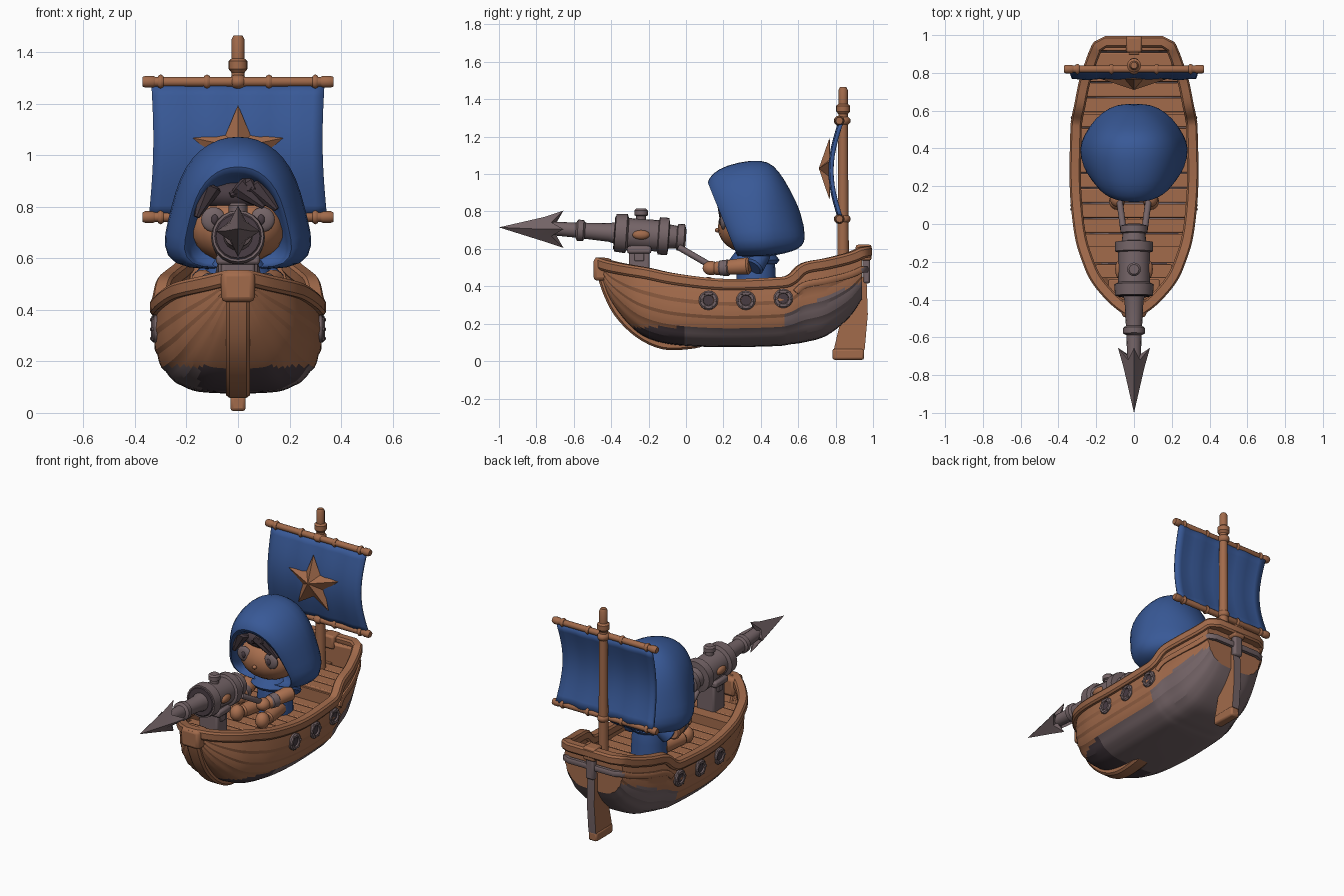
import bpy, bmesh, math
from mathutils import Vector, Matrix

if "Cube" in bpy.data.objects:
    bpy.data.objects.remove(bpy.data.objects["Cube"])


def material(name, rgb):
    m = bpy.data.materials.new(name)
    m.use_nodes = True
    m.diffuse_color = (*rgb, 1)
    m.node_tree.nodes["Principled BSDF"].inputs["Base Color"].default_value = (*rgb, 1)
    return m


WOOD = material("brown wood", (.36, .145, .07))
SKIN = material("warm skin", (.41, .165, .08))
GREY = material("mauve grey", (.175, .127, .135))
DARK = material("dark plum", (.065, .045, .055))
BLUE = material("blue cloth", (.04, .10, .31))


def build(name, verts, faces, mat, angle=35, rule=None, mats=()):
    me = bpy.data.meshes.new(name)
    me.from_pydata([tuple(v) for v in verts], [], faces)
    bm = bmesh.new()
    bm.from_mesh(me)
    bmesh.ops.recalc_face_normals(bm, faces=bm.faces)
    bm.to_mesh(me)
    bm.free()
    ob = bpy.data.objects.new(name, me)
    bpy.context.collection.objects.link(ob)
    for m in (mat, *mats):
        me.materials.append(m)
    if rule:
        for p in me.polygons:
            p.material_index = rule(p.center)
    bpy.ops.object.select_all(action='DESELECT')
    ob.select_set(True)
    bpy.context.view_layer.objects.active = ob
    bpy.ops.object.shade_smooth_by_angle(angle=math.radians(angle))
    return ob


def loft(name, rings, mat, wrap=True, closed=False, caps=True, **kw):
    n, k = len(rings[0]), len(rings)
    faces = [(i * n + j, i * n + (j + 1) % n, (i + 1) % k * n + (j + 1) % n, (i + 1) % k * n + j)
             for i in range(k if closed else k - 1) for j in range(n if wrap else n - 1)]
    if caps and not closed:
        faces += [tuple(range(n)), tuple(range((k - 1) * n, k * n))]
    return build(name, [v for r in rings for v in r], faces, mat, **kw)


def lathe(name, profile, origin, axis, mat, n=16):
    # profile: (distance along axis, radius)
    q = Vector((0, 0, 1)).rotation_difference(Vector(axis))
    rings = [[Vector(origin) + q @ Vector((r * math.cos(a), r * math.sin(a), d))
              for a in (math.tau * i / n for i in range(n))] for d, r in profile]
    return loft(name, rings, mat)


def rod(name, a, b, r0, r1, mat, n=12):
    d = Vector(b) - Vector(a)
    return lathe(name, [(0, r0 * .8), (.01, r0), (d.length - .01, r1), (d.length, r1 * .8)], a, d, mat, n)


def ball(name, c, r, mat, n=20):
    prof = [(-math.cos(math.pi * i / 12), max(.002, math.sin(math.pi * i / 12))) for i in range(13)]
    ob = lathe(name, prof, (0, 0, 0), (0, 0, 1), mat, n)
    ob.data.transform(Matrix.Translation(c) @ Matrix.Diagonal((*r, 1)))
    return ob


def box(name, c, size, mat, bevel=.012):
    v = [(c[0] + x * size[0] / 2, c[1] + y * size[1] / 2, c[2] + z * size[2] / 2)
         for x in (-1, 1) for y in (-1, 1) for z in (-1, 1)]
    ob = build(name, v, [(0, 1, 3, 2), (4, 6, 7, 5), (0, 4, 5, 1), (2, 3, 7, 6), (0, 2, 6, 4), (1, 5, 7, 3)], mat)
    if bevel:
        m = ob.modifiers.new("bevel", 'BEVEL')
        m.width, m.segments = bevel, 2
    return ob


def sweep(name, pts, w, h, mat, side=None, closed=False, **kw):
    # rounded rectangular beam along a path
    pts, rings, n = [Vector(p) for p in pts], [], len(pts)
    for i, p in enumerate(pts):
        t = (pts[(i + 1) % n] - pts[i - 1]) if closed else pts[min(i + 1, n - 1)] - pts[max(i - 1, 0)]
        s = Vector(side) if side else t.cross(Vector((0, 0, 1))).normalized()
        u = s.cross(t).normalized()
        rings.append([p + s * w / 2 * a + u * h / 2 * b for a, b in
                      ((-1, -.6), (-.7, -1), (.7, -1), (1, -.6), (1, .6), (.7, 1), (-.7, 1), (-1, .6))])
    return loft(name, rings, mat, closed=closed, **kw)


def spline(pts, steps):
    p, out = [Vector(q) for q in pts], []
    for i in range(len(p) - 1):
        a, b, c, d = p[max(i - 1, 0)], p[i], p[i + 1], p[min(i + 2, len(p) - 1)]
        for s in range(steps):
            u = s / steps
            out.append((b * 2 + (c - a) * u + (a * 2 - b * 5 + c * 4 - d) * u * u
                        + (b * 3 - a - c * 3 + d) * u ** 3) / 2)
    return out + [p[-1]]


# Hull: stations are (y, half width, keel height, rail height)
stations = spline([(-.46, .03, .46, .525), (-.40, .11, .32, .505), (-.3, .20, .19, .485), (-.2, .25, .12, .468),
                   (-.05, .295, .085, .437), (.2, .32, .075, .41), (.48, .317, .08, .418), (.56, .31, .09, .435),
                   (.63, .295, .1, .495), (.75, .27, .135, .52), (.87, .23, .23, .55), (.94, .20, .33, .58)], 5)
section = spline([(0, 0), (.45, .02), (.72, .12), (.9, .3), (.98, .5), (1, .72), (.97, 1)], 4)


def hull_ring(s):
    half = []
    for i, f in enumerate(section):
        lap = .008 * (1 - (i % 4) / 4) if i else 0
        half.append((f.x * s[1] + lap, s[0], s[2] + f.y * (s[3] - s[2])))
    return [(-x, y, z) for x, y, z in half[:0:-1]] + half


def hull_colour(c):
    if .52 < c.y < .938 and c.z < .24 + (c.y - .5) * .42:
        return 1
    if c.y > -.28 and c.z < .18:
        return 2 if c.y < .0 and c.x > -.15 else 1
    return 0


hull = loft("hull", [hull_ring(s) for s in stations], WOOD, wrap=False, angle=18, rule=hull_colour, mats=(GREY, DARK))
shell = hull.modifiers.new("shell", 'SOLIDIFY')
shell.thickness, shell.offset = .025, -1


def half_width(y, z):
    s = min(stations, key=lambda q: abs(q[0] - y))
    f = min(section, key=lambda q: abs(s[2] + q.y * (s[3] - s[2]) - z))
    return f.x * s[1]


# Deck planks, raised at both ends
for i in range(16):
    y = -.33 + i * .08
    z = .40 if y < -.12 else (.43 if y > .6 else .34)
    box("deck_plank", (0, y, z), (2 * min(half_width(y - .04, z), half_width(y + .04, z)) - .025, .074, .03), WOOD, .006)
for y, z in ((-.13, .37), (.59, .385)):
    box("deck_riser", (0, y, z), (2 * half_width(y, z) - .04, .02, .09), WOOD, 0)

# Gunwale and stern wale
rail = [(s[1] * .97, s[0], s[3]) for s in stations] + [(.15, .965, .585)]
sweep("gunwale", rail + [(-x, y, z) for x, y, z in reversed(rail)], .06, .06, WOOD, closed=True)
wale = [(s[1] + .003, s[0], s[3] - .09) for s in stations if s[0] > .585] + [(.16, .96, .49)]
sweep("stern_wale", wale + [(-x, y, z) for x, y, z in reversed(wale)], .03, .035, WOOD,
      rule=lambda c: int(c.y > .945), mats=(GREY,))
box("stern_clamp", (0, .95, .58), (.085, .085, .085), WOOD)
box("stern_strap", (0, .965, .50), (.06, .04, .17), GREY)

# Stem and rudder
stem = spline([(0, -.455, .5), (0, -.425, .39), (0, -.36, .26), (0, -.25, .15), (0, -.12, .09), (0, .02, .092),
               (0, .1, .11)], 4)
sweep("stem", stem, .095, .055, WOOD, side=(1, 0, 0))
box("stem_head", (0, -.445, .49), (.13, .1, .12), WOOD, .02)
blade = [(.79, .06), (.835, .25), (.9, .45), (.965, .45), (.972, .25), (.955, .06)]
loft("rudder", [[(x, y, z) for y, z in blade] for x in (-.026, .026)], WOOD,
     rule=lambda c: int(c.y > .96), mats=(GREY,))
box("rudder_foot", (0, .868, .037), (.06, .17, .06), WOOD)

# Portholes
for sx in (-1, 1):
    for y, z in ((.12, .325), (.32, .325), (.52, .335)):
        x = half_width(y, z)
        lathe("porthole_ring", [(0, .052), (.012, .052), (.02, .044), (.02, .03), (.008, .027)],
              (sx * (x - .004), y, z), (sx, 0, 0), GREY)
        lathe("porthole_glass", [(0, .026), (.004, .026)], (sx * (x + .004), y, z), (sx, 0, 0), DARK)
        for k in range(6):
            a = math.tau * k / 6
            ball("porthole_bolt", (sx * (x + .013), y + .042 * math.cos(a), z + .042 * math.sin(a)), (.008,) * 3, GREY, 6)

# Mast, yards and lashings
lathe("mast", [(.38, .033), (.75, .029), (1.32, .025), (1.335, .037), (1.365, .037), (1.375, .025), (1.45, .025),
               (1.465, .017)], (0, .84, 0), (0, 0, 1), WOOD)
for z in (1.285, .76):
    rod("yard", (-.37, .82, z), (.37, .82, z), .019, .019, WOOD)
    for x in (-.345, .345):
        rod("yard_end", (x - .025, .82, z), (x + .025, .82, z), .023, .023, WOOD)
    for x in (-.3, -.12, .12, .3):
        rod("yard_lashing", (x - .011, .82, z), (x + .011, .82, z), .028, .028, WOOD)
    ball("yard_knot", (0, .835, z), (.037, .045, .03), WOOD, 12)

# Billowing sail with raised star
rows = []
for i in range(13):
    v = i / 12
    w = .335 - .012 * math.sin(math.pi * v) + .01 * (1 - v)
    rows.append([(w * (j / 8 - 1), .825 - .05 * math.sin(math.pi * v) + .004 * math.cos(j * 1.6), .765 + .505 * v)
                 for j in range(17)])
sail = loft("sail", rows, BLUE, wrap=False, caps=False)
cloth = sail.modifiers.new("cloth", 'SOLIDIFY')
cloth.thickness, cloth.offset = .02, 0
rim = []
for k in range(10):
    r, a = (.185, .083)[k % 2], math.pi / 2 + k * math.pi / 5
    rim.append((r * math.cos(a), .768, 1.01 + r * math.sin(a)))
build("sail_star", rim + [(0, .71, 1.03), (0, .775, 1.03)],
      [(k, (k + 1) % 10, c) for k in range(10) for c in (10, 11)], WOOD, angle=5)

# Hood: rings from inside the opening to the back (y, width, height, centre height, lean)
outline = [(0, 1), (.26, .96), (.5, .81), (.71, .53), (.84, .15), (.93, -.28), (1.01, -.66), (.87, -.96), (.45, -1.02),
           (0, -1)]
outline += [(-x, z) for x, z in outline[-2:0:-1]]
rings = [[(x * .292 * w, y - lean * z, c + z * .255 * h) for x, z in outline] for y, w, h, c, lean in
         ((.32, .64, .64, .74, .04), (.215, .67, .69, .745, .08), (.185, .72, .76, .76, .08),
          (.21, .83, .87, .785, .07), (.27, .95, .96, .805, .06), (.38, 1.03, 1.02, .82, .03),
          (.46, .93, .99, .82, .02), (.535, .72, .85, .805, .04), (.59, .48, .6, .77, .035), (.63, .2, .24, .725, .01))]
hood = loft("hood", rings, BLUE, angle=60)
hood.modifiers.new("soft", 'SUBSURF').levels = 1

# Face, hair and eyes
ball("face", (0, .325, .715), (.185, .155, .135), SKIN)
ball("nose", (0, .168, .70), (.014, .014, .012), SKIN, 10)
ball("hair", (0, .31, .845), (.175, .12, .07), DARK)
for x0, x1, z in ((.06, -.03, .845), (.0, .10, .80), (.06, .15, .79), (-.11, -.16, .76)):
    rod("hair_lock", (x0, .21, .885), (x1, .19, z), .05, .014, DARK, 8)
for sx in (-1, 1):
    ball("eye", (sx * .095, .20, .75), (.048, .018, .048), GREY)
    ball("pupil", (sx * .09, .185, .75), (.014, .01, .02), DARK)

# Seated body
lathe("cloak", [(.35, .11), (.45, .105), (.54, .10), (.60, .08)], (0, .375, 0), (0, 0, 1), BLUE)
lathe("collar", [(.52, .12), (.54, .135), (.60, .09)], (0, .365, 0), (0, 0, 1), BLUE)
for sx in (-1, 1):
    rod("sleeve", (sx * .08, .42, .575), (sx * .135, .36, .50), .04, .055, BLUE)
    rod("forearm", (sx * .14, .34, .51), (sx * .09, .15, .495), .047, .036, SKIN)
    rod("cuff", (sx * .112, .235, .50), (sx * .098, .175, .497), .045, .042, GREY)
    ball("hand", (sx * .085, .135, .497), (.042, .046, .038), SKIN)
    rod("handle", (sx * .08, .15, .50), (sx * .055, -.04, .61), .017, .017, GREY)
    rod("leg", (sx * .06, .34, .395), (sx * .09, .16, .395), .045, .04, SKIN)
    ball("foot", (sx * .09, .12, .40), (.042, .045, .05), SKIN)

# Harpoon cannon
aim = (0, -1, .07)
lathe("barrel", [(.37, .06), (.37, .10), (.31, .105), (.30, .084), (.14, .084), (.135, .1), (.085, .1), (.08, .065),
                 (.04, .06), (.035, .072), (-.0, .072), (-.01, .04)], (0, -.01, .66), aim, GREY, 20)
lathe("muzzle_plate", [(0, .092), (.006, .085)], (0, -.378, .6858), aim, DARK, 20)
lathe("shaft", [(0, .06), (.04, .05), (.17, .043), (.18, .057), (.21, .057), (.22, .04), (.36, .036)],
      (0, -.37, .685), aim, GREY)
tip = [(0, -1, .715)]
for ya, ra, yd, rd in ((-.76, .065, -.78, .045), (-.655, .1, -.72, .052), (-.70, .035, -.70, .03)):
    for k in range(8):
        y, r, a = (yd, rd, k) if k % 2 else (ya, ra, k)
        tip.append((r * .85 * math.cos(a * math.pi / 4), y, .705 + r * math.sin(a * math.pi / 4)))
ring = range(8)
faces = [(0, 1 + k, 1 + (k + 1) % 8) for k in ring] + [tuple(17 + k for k in ring)]
faces += [(o + k, o + (k + 1) % 8, o + 8 + (k + 1) % 8, o + 8 + k) for o in (1, 9) for k in ring]
build("harpoon_head", tip, faces, GREY, angle=10)
lathe("cannon_knob", [(.74, .026), (.775, .026), (.78, .036), (.805, .036), (.815, .026)], (0, -.24, 0), (0, 0, 1), GREY)
box("cannon_pedestal", (0, -.25, .51), (.13, .11, .22), GREY)
box("cannon_cradle", (0, -.25, .595), (.17, .13, .04), GREY)
for sx in (-1, 1):
    ball("cannon_trunnion", (sx * .08, -.24, .675), (.02, .048, .025), WOOD, 12)
    box("pedestal_bolt", (sx * .065, -.25, .56), (.02, .05, .05), GREY, .005)
